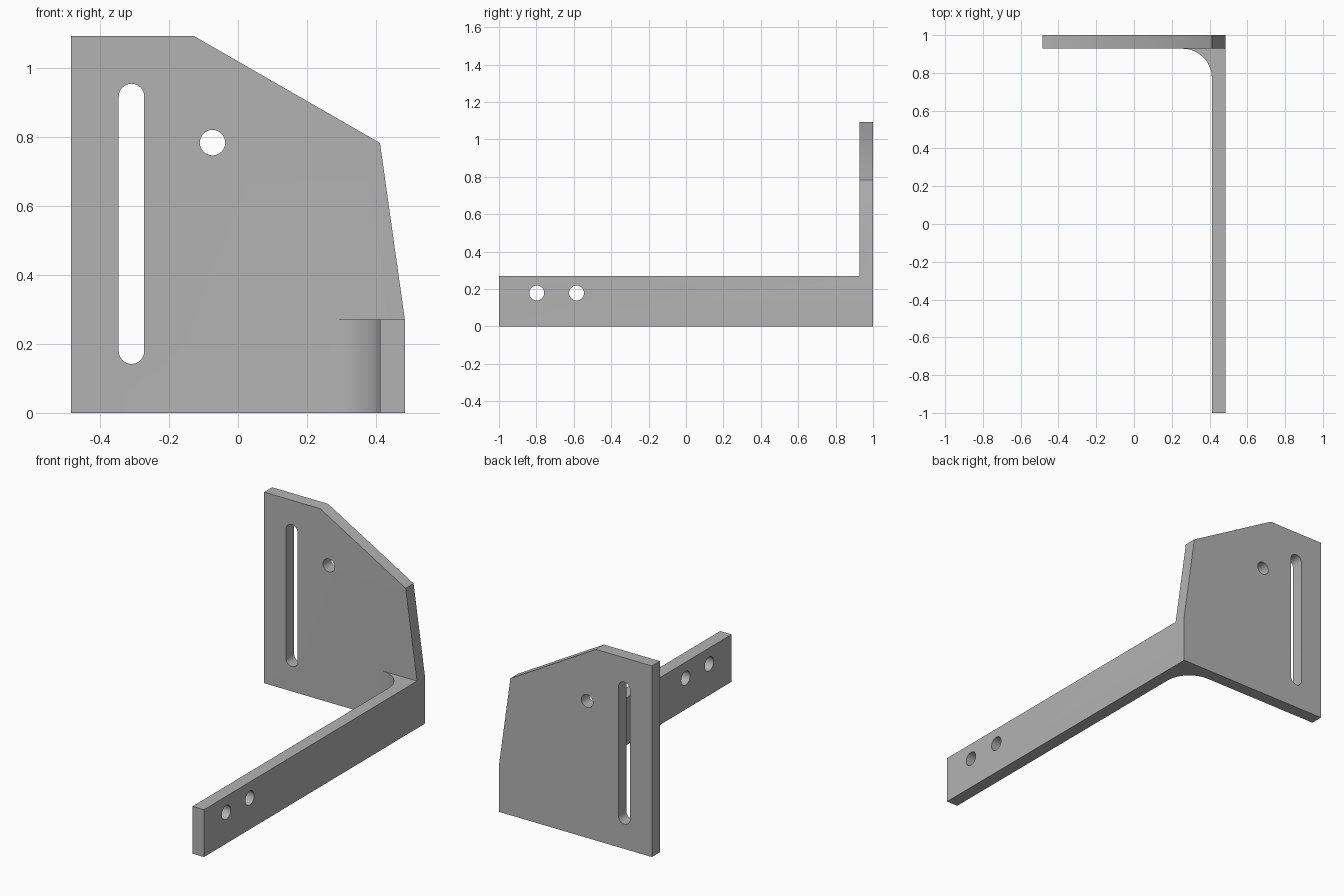
import bpy
import bmesh
from math import cos, sin, pi, radians
from mathutils import Vector

cube = bpy.data.objects.get("Cube")
if cube:
    bpy.data.objects.remove(cube, do_unlink=True)

HALF = 0.484      # half of the plate width
THICK = 0.072     # sheet thickness
INNER = HALF - THICK
FACE = 1 - THICK  # front face of the plate
ARM_H = 0.271
FILLET = 0.155

grey = bpy.data.materials.new("Plain grey")
grey.use_nodes = True
grey.diffuse_color = (0.45, 0.45, 0.45, 1)
grey.node_tree.nodes["Principled BSDF"].inputs["Base Color"].default_value = (0.45, 0.45, 0.45, 1)


def prism(name, points, direction):
    """Extrude a closed outline of 3D points along a direction."""
    bm = bmesh.new()
    face = bm.faces.new([bm.verts.new(p) for p in points])
    moved = bmesh.ops.extrude_face_region(bm, geom=[face])["geom"]
    verts = [v for v in moved if isinstance(v, bmesh.types.BMVert)]
    bmesh.ops.translate(bm, verts=verts, vec=Vector(direction))
    bmesh.ops.recalc_face_normals(bm, faces=bm.faces)
    mesh = bpy.data.meshes.new(name)
    bm.to_mesh(mesh)
    bm.free()
    mesh.materials.append(grey)
    ob = bpy.data.objects.new(name, mesh)
    bpy.context.collection.objects.link(ob)
    return ob


def arc(cx, cy, r, start, end, steps):
    angles = [radians(start + (end - start) * i / steps) for i in range(steps + 1)]
    return [(cx + r * cos(a), cy + r * sin(a)) for a in angles]


def combine(target, other, operation):
    mod = target.modifiers.new(operation.title(), "BOOLEAN")
    mod.operation = operation
    mod.solver = "EXACT"
    mod.object = other
    bpy.context.view_layer.objects.active = target
    bpy.ops.object.modifier_apply(modifier=mod.name)
    bpy.data.objects.remove(other, do_unlink=True)


# Upright plate with clipped corner
outline = [(-HALF, 0), (HALF, 0), (HALF, ARM_H), (INNER, 0.783), (-0.129, 1.094), (-HALF, 1.094)]
bracket = prism("angle_bracket", [(x, FACE, z) for x, z in outline], (0, THICK, 0))

# Long arm with the rounded inside corner
corner = arc(INNER - FILLET, FACE - FILLET, FILLET, 0, 90, 24)
arm_outline = [(HALF, 1), (HALF, -1), (INNER, -1)] + corner + [(INNER - FILLET, 1)]
arm = prism("arm", [(x, y, 0) for x, y in arm_outline], (0, 0, ARM_H))
combine(bracket, arm, "UNION")

# Slot and round hole through the plate
R = 0.037
slot = arc(-0.309, 0.918, R, 0, 180, 16) + arc(-0.309, 0.179, R, 180, 360, 16)
hole = arc(-0.074, 0.784, R, 0, 360, 32)[:-1]
for shape in (slot, hole):
    cutter = prism("plate_cutter", [(x, FACE - 0.1, z) for x, z in shape], (0, 0.3, 0))
    combine(bracket, cutter, "DIFFERENCE")

# Two bolt holes near the arm tip
for y in (-0.798, -0.585):
    shape = arc(y, 0.179, 0.04, 0, 360, 32)[:-1]
    cutter = prism("arm_cutter", [(INNER - 0.1, a, b) for a, b in shape], (0.3, 0, 0))
    combine(bracket, cutter, "DIFFERENCE")

# Merge flat regions and smooth only the curved walls
bm = bmesh.new()
bm.from_mesh(bracket.data)
bmesh.ops.remove_doubles(bm, verts=bm.verts, dist=0.0001)
bmesh.ops.dissolve_limit(bm, angle_limit=radians(0.5), verts=bm.verts, edges=bm.edges)
bm.to_mesh(bracket.data)
bm.free()

bpy.ops.object.select_all(action="DESELECT")
bracket.select_set(True)
bpy.context.view_layer.objects.active = bracket
bpy.ops.object.shade_smooth_by_angle(angle=radians(30))
